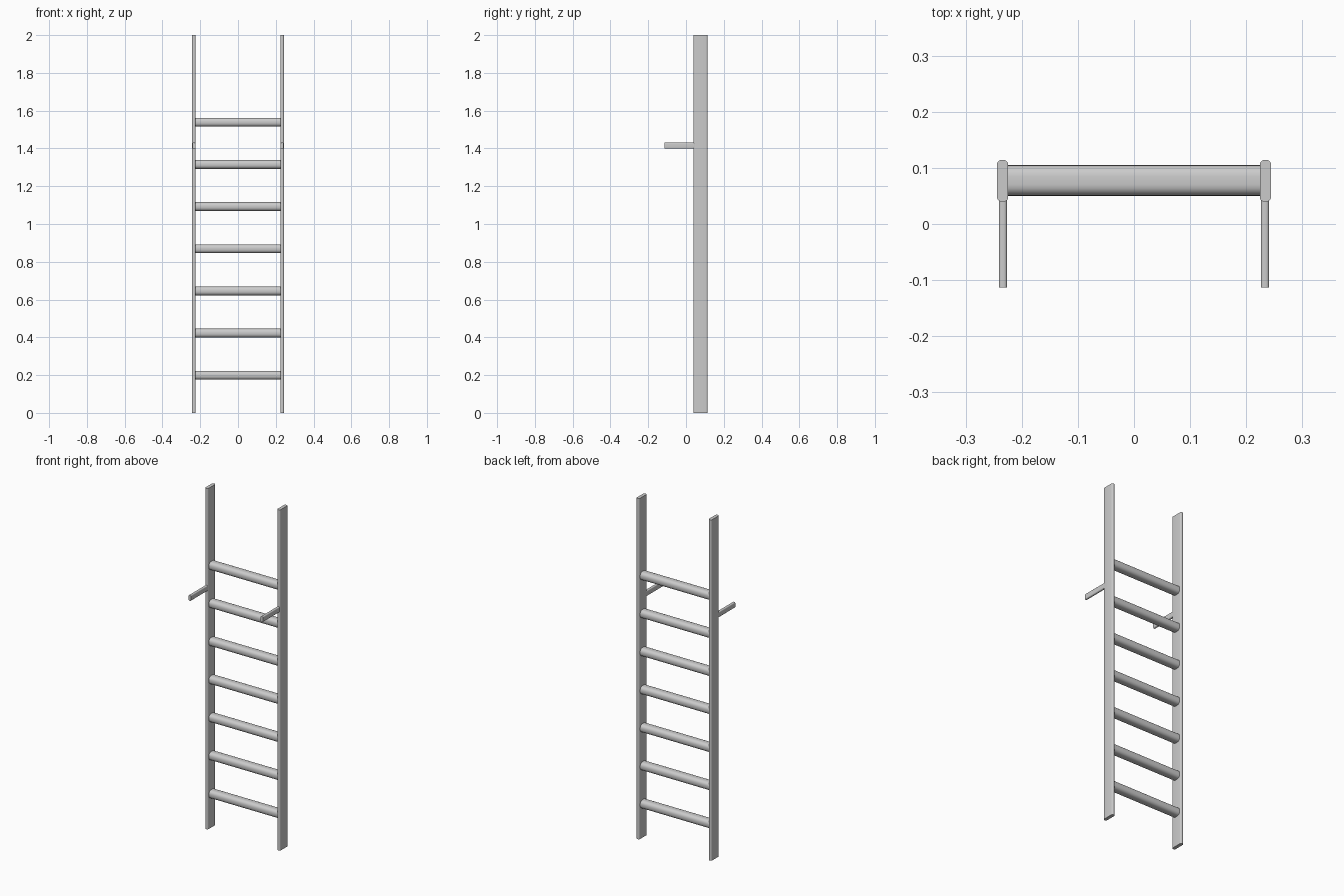
import bpy, bmesh
from math import sin, cos, pi
from mathutils import Vector

if "Cube" in bpy.data.objects:
    bpy.data.objects.remove(bpy.data.objects["Cube"])


def rounded_rect(w, h, r, steps=5):
    """Outline of a w x h rectangle with corner radius r."""
    pts = []
    for i, (sx, sy) in enumerate([(1, 1), (-1, 1), (-1, -1), (1, -1)]):
        for k in range(steps + 1):
            a = (i + k / steps) * pi / 2
            pts.append((sx * (w / 2 - r) + r * cos(a), sy * (h / 2 - r) + r * sin(a)))
    return pts


def bar(name, profile, start, end, u, v):
    """Solid bar: profile in the u/v plane, swept from start to end."""
    start, end, u, v = map(Vector, (start, end, u, v))
    bm = bmesh.new()
    rings = [[bm.verts.new(p + u * a + v * b) for a, b in profile] for p in (start, end)]
    n = len(profile)
    for i in range(n):
        j = (i + 1) % n
        bm.faces.new((rings[0][i], rings[0][j], rings[1][j], rings[1][i]))
    bm.faces.new(rings[0][::-1])
    bm.faces.new(rings[1])
    bmesh.ops.recalc_face_normals(bm, faces=bm.faces)
    mesh = bpy.data.meshes.new(name)
    bm.to_mesh(mesh)
    bm.free()
    obj = bpy.data.objects.new(name, mesh)
    bpy.context.collection.objects.link(obj)
    bpy.ops.object.select_all(action='DESELECT')
    obj.select_set(True)
    bpy.context.view_layer.objects.active = obj
    bpy.ops.object.shade_smooth_by_angle(angle=0.7)
    return obj


X, Y, Z = (1, 0, 0), (0, 1, 0), (0, 0, 1)
rail = rounded_rect(0.02, 0.074, 0.008)
peg = rounded_rect(0.015, 0.033, 0.006)
rung = rounded_rect(0.055, 0.047, 0.02)

# side rails and the forward support pegs
for side, s in (("left", -1), ("right", 1)):
    bar(side + "_rail", rail, (s * 0.2342, 0.077, 0), (s * 0.2342, 0.077, 2), X, Y)
    bar(side + "_support_peg", peg, (s * 0.2335, -0.113, 1.415), (s * 0.2335, 0.045, 1.415), X, Z)

# seven evenly spaced rungs
for i in range(7):
    z = 0.199 + i * 0.2233
    bar(f"rung_{i + 1}", rung, (-0.227, 0.0775, z), (0.227, 0.0775, z), Y, Z)
